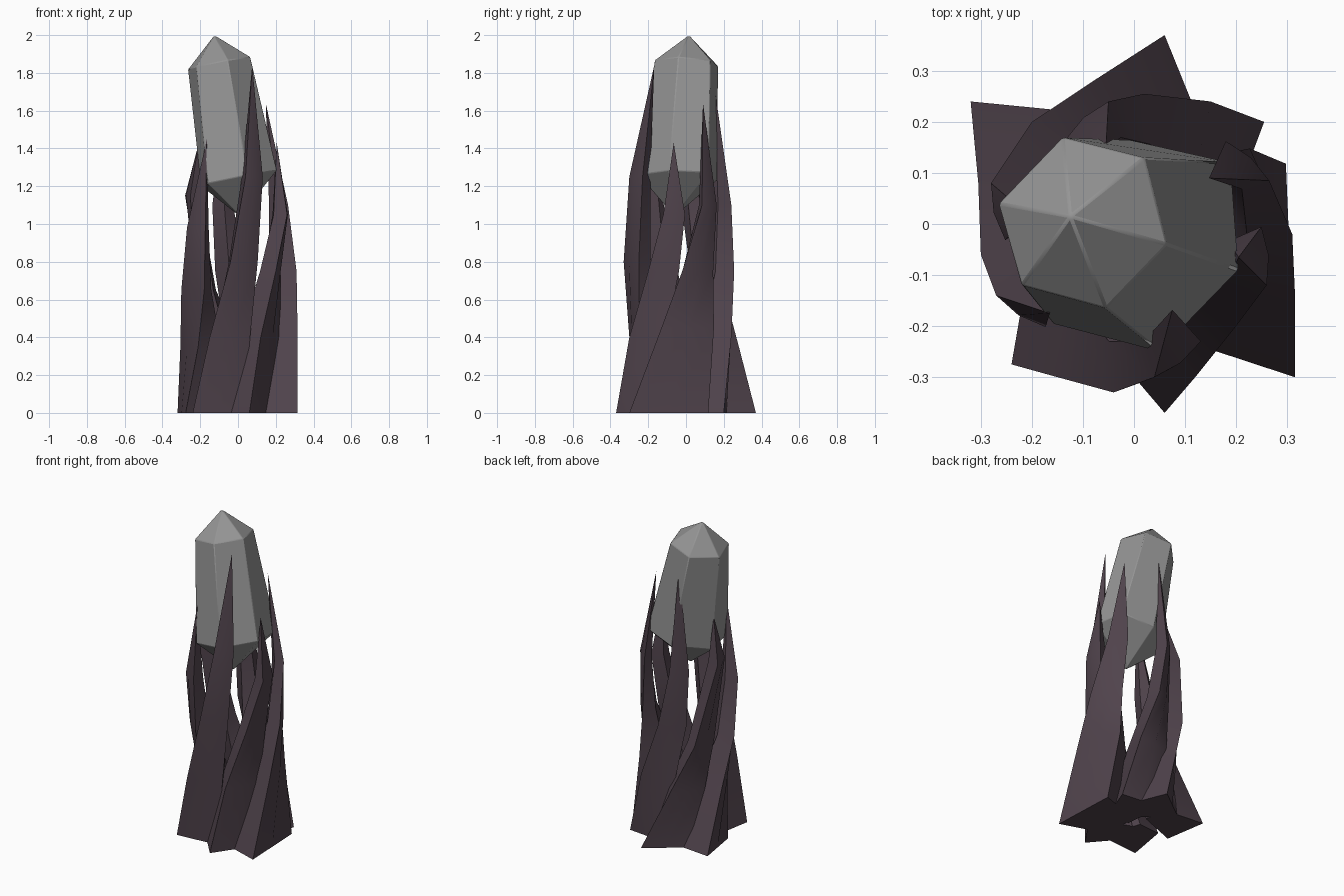
import bpy
import bmesh
import math
from mathutils import Vector

cube = bpy.data.objects.get("Cube")
if cube:
    bpy.data.objects.remove(cube, do_unlink=True)


def make_material(name, color):
    mat = bpy.data.materials.new(name)
    mat.use_nodes = True
    mat.diffuse_color = (*color, 1)
    mat.node_tree.nodes["Principled BSDF"].inputs["Base Color"].default_value = (*color, 1)
    return mat


def loft(name, rings, start, end, mat):
    """Skin a list of rings; start and end are closing points, or None for a flat cap."""
    bm = bmesh.new()
    loops = [[bm.verts.new(p) for p in ring] for ring in rings]
    count = len(loops[0])
    for low, high in zip(loops, loops[1:]):
        for i in range(count):
            j = (i + 1) % count
            bm.faces.new((low[i], low[j], high[j], high[i]))
    for loop, tip in ((loops[0], start), (loops[-1], end)):
        if tip is None:
            bm.faces.new(loop)
            continue
        apex = bm.verts.new(tip)
        for i in range(count):
            bm.faces.new((loop[i], loop[(i + 1) % count], apex))
    bmesh.ops.recalc_face_normals(bm, faces=bm.faces)
    mesh = bpy.data.meshes.new(name)
    bm.to_mesh(mesh)
    bm.free()
    obj = bpy.data.objects.new(name, mesh)
    bpy.context.collection.objects.link(obj)
    mesh.materials.append(mat)
    return obj


def shade(obj, degrees):
    bpy.ops.object.select_all(action="DESELECT")
    obj.select_set(True)
    bpy.context.view_layer.objects.active = obj
    bpy.ops.object.shade_smooth_by_angle(angle=math.radians(degrees))


def section(ridge, width, depth, turn, bulge):
    """Five-sided root section hanging from its trailing outer ridge."""
    radial = Vector((ridge.x, ridge.y, 0)).normalized()
    tangent = Vector((-radial.y, radial.x, 0))
    turn = math.radians(turn)
    along = tangent * math.cos(turn) - radial * math.sin(turn)
    inward = Vector((-along.y, along.x, 0))
    outline = ((0, 0), (0.5, -bulge), (1, 0), (0.8, depth), (0.25, depth))
    return [ridge + width * a * along + width * b * inward for a, b in outline]


crystal_mat = make_material("crystal grey", (0.3, 0.3, 0.3))
root_mat = make_material("dark plum root", (0.08, 0.056, 0.072))

# Leaning six-sided crystal with a point at both ends
lower = [(.19, .12), (-.01, .165), (-.195, .01), (-.16, -.195), (.05, -.25), (.205, -.09)]
upper = [(.02, .13), (-.14, .17), (-.265, .04), (-.22, -.12), (-.055, -.165), (.065, -.04)]
crystal = loft("crystal",
               [[(x, y, 1.24 + 0.2 * x - 0.04 * y) for x, y in lower],
                [(x, y, 1.87 + 0.19 * x - 0.05 * y) for x, y in upper]],
               (0.01, -0.06, 1.04), (-0.125, 0.015, 2), crystal_mat)
bevel = crystal.modifiers.new("worn edges", "BEVEL")
bevel.width = 0.004
bevel.segments = 1
shade(crystal, 15)

# Twisting roots: the outer ridge from floor to tip
ridges = {
    "front_root": [(-.24, -.275, 0), (-.15, -.3, .4), (-.04, -.33, .8), (.04, -.3, 1.25), (.075, -.168, 1.84)],
    "front_left_root": [(.06, -.37, 0), (.12, -.3, .4), (.2, -.2, .75), (.26, -.12, 1.05), (.205, -.065, 1.43)],
    "left_root": [(.315, -.3, 0), (.315, -.13, .45), (.31, -.02, .75), (.265, .085, 1.1), (.147, .09, 1.64)],
    "back_root": [(.255, .2, 0), (.15, .24, .4), (.02, .255, .75), (-.05, .24, 1.1), (-.055, .15, 1.73)],
    "back_right_root": [(.06, .37, 0), (-.08, .28, .35), (-.2, .2, .65), (-.28, .08, 1.15), (-.21, .02, 1.42)],
    "right_root": [(-.32, .24, 0), (-.305, .08, .35), (-.3, -.06, .65), (-.27, -.14, .98), (-.165, -.175, 1.45)],
}
# Width, depth, inward turn and outer bulge at each level
levels = ((.27, .95, 46, 0), (.22, .7, 40, .06), (.165, .55, 36, .08), (.115, .6, 30, .08))
for name, path in ridges.items():
    points = [Vector(p) for p in path]
    rings = []
    for p, (width, depth, turn, bulge) in zip(points, levels):
        if name == "left_root":
            width *= 1.55 - 0.5 * p.z
            depth *= 0.7
        rings.append(section(p, width, depth, turn, bulge))
    shade(loft(name, rings, None, points[-1], root_mat), 40)
